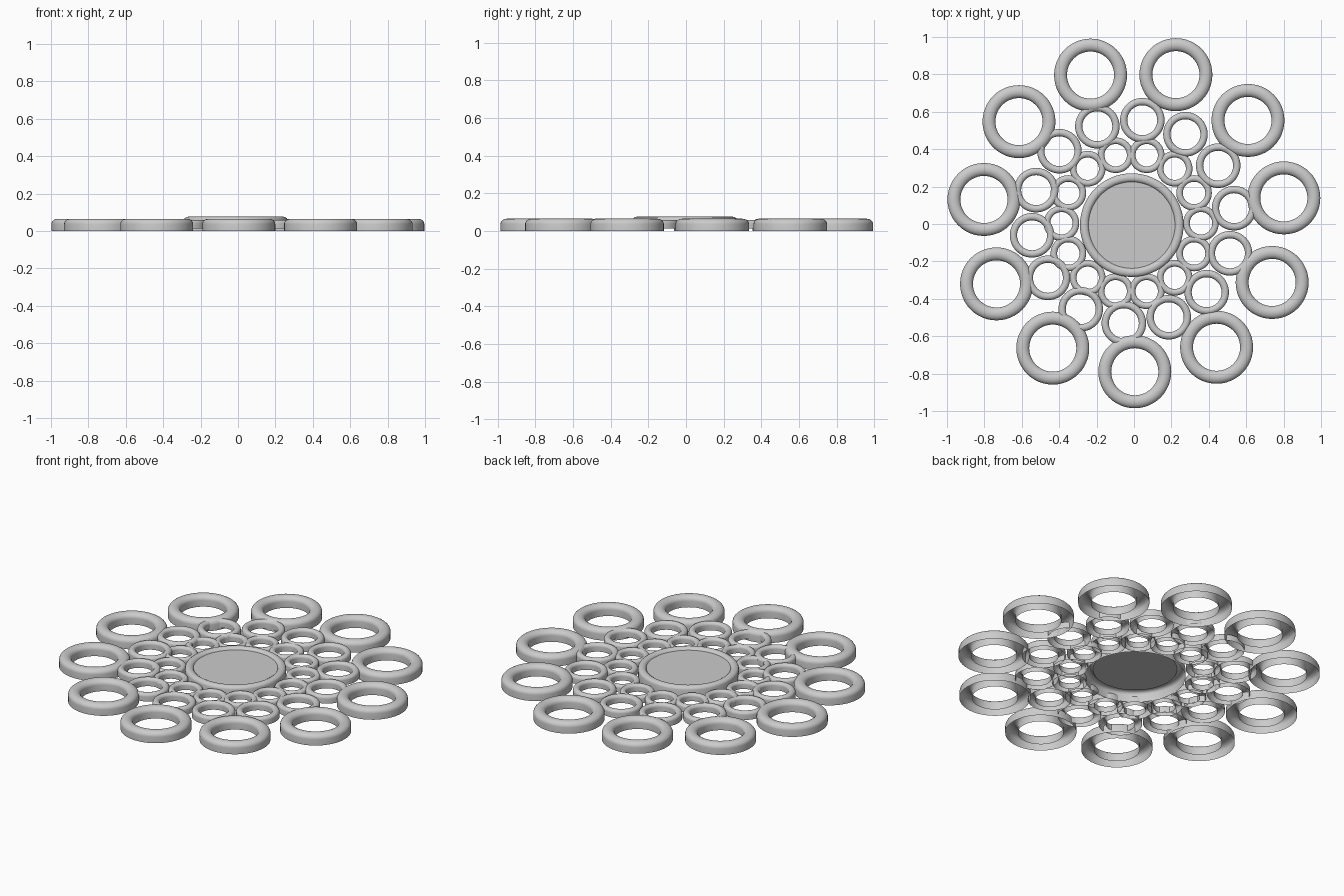
import bpy, bmesh
from math import sin, cos, pi, radians

if "Cube" in bpy.data.objects:
    bpy.data.objects.remove(bpy.data.objects["Cube"])


def lathe(name, profile, centre, segments=48):
    """Revolve an (r, z) profile, listed from outside to inside, around z."""
    bm = bmesh.new()
    loops = []
    for r, z in profile:
        if r == 0:
            loops.append([bm.verts.new((0, 0, z))])
        else:
            loops.append([bm.verts.new((r * cos(2 * pi * i / segments),
                                        r * sin(2 * pi * i / segments), z))
                          for i in range(segments)])
    for a, b in zip(loops, loops[1:]):
        for i in range(segments):
            j = (i + 1) % segments
            if len(b) == 1:
                bm.faces.new((a[i], a[j], b[0]))
            else:
                bm.faces.new((a[i], a[j], b[j], b[i]))
    mesh = bpy.data.meshes.new(name)
    bm.to_mesh(mesh)
    bm.free()
    obj = bpy.data.objects.new(name, mesh)
    obj.location = (centre[0], centre[1], 0)
    bpy.context.collection.objects.link(obj)
    bpy.ops.object.select_all(action='DESELECT')
    obj.select_set(True)
    bpy.context.view_layer.objects.active = obj
    bpy.ops.object.shade_smooth_by_angle(angle=radians(40))
    return obj


def ring_profile(outer, inner, bottom, top, crown, steps=12):
    """Open-bottomed wall section with a rounded crown."""
    mid, half = (outer + inner) / 2, (outer - inner) / 2
    arc = [(mid + half * cos(pi * k / steps),
            top - crown + crown * sin(pi * k / steps)) for k in range(steps + 1)]
    return [(outer, bottom)] + arc + [(inner, bottom)]


def ring_circle(name, count, centre, radius, phase, profile):
    for k in range(count):
        a = radians(phase) + 2 * pi * k / count
        lathe(f"{name}_{k + 1}", profile,
              (centre[0] + radius * cos(a), centre[1] + radius * sin(a)))


# three circles of rings
ring_circle("outer_ring", 11, (0, 0.02), 0.81, -89.7,
            ring_profile(0.195, 0.126, 0.0, 0.065, 0.028))
ring_circle("middle_ring", 14, (-0.005, 0.012), 0.545, 84.8,
            ring_profile(0.119, 0.08, 0.012, 0.058, 0.018))
ring_circle("inner_ring", 14, (-0.015, 0.004), 0.373, 0,
            ring_profile(0.095, 0.06, 0.012, 0.054, 0.016))

# central disc with a raised, rounded rim
lathe("centre_disc",
      [(0.277, 0.013), (0.277, 0.058), (0.274, 0.067), (0.266, 0.073),
       (0.254, 0.076), (0.243, 0.074), (0.235, 0.069), (0.231, 0.062),
       (0, 0.062)],
      (-0.012, -0.006), 64)
